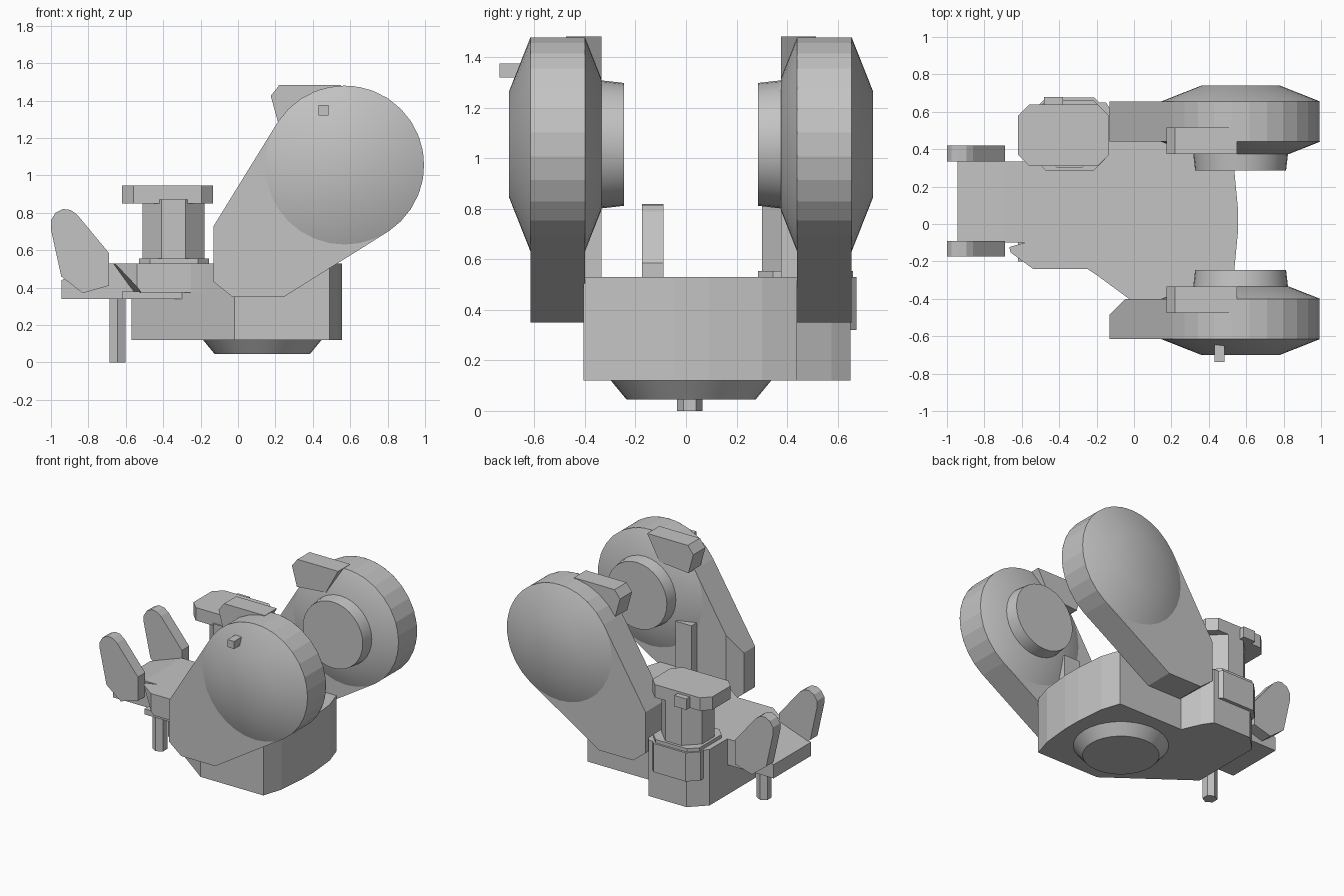
import bpy, bmesh, math
from mathutils import Vector, Matrix

cube = bpy.data.objects.get("Cube")
if cube:
    bpy.data.objects.remove(cube, do_unlink=True)

GREY = (0.55, 0.55, 0.55, 1)
grey = bpy.data.materials.new("plain grey")
grey.use_nodes = True
grey.diffuse_color = GREY
grey.node_tree.nodes["Principled BSDF"].inputs["Base Color"].default_value = GREY

MID = 0.02                 # plane halfway between the two arms
PIVOT = (0.57, 1.055)      # x, z of the arm's round end
RADIUS = 0.425


def finish(name, bm, smooth=False):
    bmesh.ops.recalc_face_normals(bm, faces=bm.faces)
    mesh = bpy.data.meshes.new(name)
    bm.to_mesh(mesh)
    bm.free()
    mesh.materials.append(grey)
    obj = bpy.data.objects.new(name, mesh)
    bpy.context.collection.objects.link(obj)
    if smooth:
        bpy.ops.object.select_all(action='DESELECT')
        obj.select_set(True)
        bpy.context.view_layer.objects.active = obj
        bpy.ops.object.shade_smooth_by_angle(angle=math.radians(30))
    return obj


def prism(name, outline, lo, hi, axis='z', cut=None):
    """Extrude an outline along z, or an x-z outline along y."""
    bm = bmesh.new()

    def place(a, b, level):
        return (a, b, level) if axis == 'z' else (a, level, b)
    low = [bm.verts.new(place(a, b, lo)) for a, b in outline]
    face = bm.faces.new(low)
    top = bmesh.ops.extrude_face_region(bm, geom=[face])["geom"]
    moved = [v for v in top if isinstance(v, bmesh.types.BMVert)]
    bmesh.ops.translate(bm, verts=moved, vec=place(0, 0, hi - lo))
    if cut:
        point, normal = cut
        geom = bm.verts[:] + bm.edges[:] + bm.faces[:]
        res = bmesh.ops.bisect_plane(bm, geom=geom, plane_co=point, plane_no=normal, clear_outer=True)
        edges = [e for e in res["geom_cut"] if isinstance(e, bmesh.types.BMEdge)]
        bmesh.ops.contextual_create(bm, geom=edges)
    return finish(name, bm)


def box(name, x, y, z):
    return prism(name, [(x[0], y[0]), (x[1], y[0]), (x[1], y[1]), (x[0], y[1])], *z)


def chamfered(x, y, c):
    """Rectangle with its four corners cut off."""
    return [(x[0] + c, y[0]), (x[1] - c, y[0]), (x[1], y[0] + c), (x[1], y[1] - c),
            (x[1] - c, y[1]), (x[0] + c, y[1]), (x[0], y[1] - c), (x[0], y[0] + c)]


def frustum(name, start, end, r1, r2, segments=32):
    """Cone section running from start to end."""
    start, end = Vector(start), Vector(end)
    way = end - start
    turn = way.to_track_quat('Z', 'Y').to_matrix().to_4x4()
    bm = bmesh.new()
    bmesh.ops.create_cone(bm, cap_ends=True, segments=segments, radius1=r1, radius2=r2,
                          depth=way.length, matrix=Matrix.Translation((start + end) / 2) @ turn)
    return finish(name, bm, smooth=True)


# Turret body with a bowed end and a lobe under the column
body = [(-0.57, 0), (-0.02, -0.405), (0.49, -0.405), (0.535, -0.26), (0.555, -0.05),
        (0.555, 0.09), (0.535, 0.3), (0.49, 0.44), (-0.04, 0.44), (-0.1, 0.575),
        (-0.15, 0.65), (-0.46, 0.65), (-0.57, 0.54)]
prism("turret_body", body, 0.12, 0.53)
frustum("bottom_ring", (0.13, MID, 0.045), (0.13, MID, 0.13), 0.255, 0.325)

# Deck with a sloping nose, side block and the ledge below it
deck = [(-0.945, 0.34), (-0.13, 0.34), (-0.13, 0.53), (-0.69, 0.53), (-0.945, 0.44)]
prism("deck", deck, -0.1, 0.335, 'y')
block = [(-0.69, -0.13), (-0.54, -0.24), (-0.25, -0.24), (-0.13, -0.32), (0, -0.32),
         (0, -0.07), (-0.48, -0.07)]
prism("side_block", block, 0.375, 0.53,
      cut=((-0.665, -0.13, 0.53), (-0.78, -0.2, -0.6)))
box("ledge", (-0.62, -0.245), (-0.2, 0), (0.34, 0.38))
frustum("peg", (-0.645, 0.015, 0), (-0.645, 0.015, 0.36), 0.05, 0.05, 6)

# Pair of claws on the nose
claw = [(-0.945, 0.46), (-1, 0.71), (-1, 0.76), (-0.975, 0.8), (-0.935, 0.82), (-0.895, 0.815),
        (-0.86, 0.79), (-0.69, 0.585), (-0.69, 0.41), (-0.83, 0.37)]
for name, y in (("front_claw", -0.175), ("back_claw", 0.335)):
    prism(name, claw, y, y + 0.085, 'y')

# Column with foot and cap
prism("column_base", chamfered((-0.54, -0.14), (0.3, 0.675), 0.07), 0.32, 0.53)
prism("column_foot", chamfered((-0.53, -0.155), (0.285, 0.66), 0.06), 0.52, 0.555)
prism("column", chamfered((-0.51, -0.18), (0.3, 0.64), 0.1), 0.55, 0.87)
prism("column_cap", chamfered((-0.62, -0.135), (0.31, 0.64), 0.06), 0.85, 0.945)
box("cap_tab", (-0.48, -0.38), (0.6, 0.68), (0.85, 0.93))

# Two mirrored arms, each a plate with a round end, domed outside, hub inside
arm = [(0.245, 0.35), (-0.03, 0.35), (-0.13, 0.43), (-0.13, 0.73)]
for i in range(17):
    a = math.radians(148 - 206 * i / 16)
    arm.append((PIVOT[0] + RADIUS * math.cos(a), PIVOT[1] + RADIUS * math.sin(a)))
fin = [(0.215, 1.28), (0.175, 1.425), (0.22, 1.482), (0.55, 1.482), (0.45, 1.3)]
for side, s in (("front", -1), ("back", 1)):
    def span(a, b):
        return sorted((MID + s * a, MID + s * b))

    def pivot(d):
        return (PIVOT[0], MID + s * d, PIVOT[1])
    corner = ((-0.13, -0.485, 0), (-0.7, 0.7, 0)) if s < 0 else None
    prism(side + "_arm", arm, *span(0.42, 0.635), 'y', cut=corner)
    frustum(side + "_arm_dome", pivot(0.635), pivot(0.72), RADIUS, 0.21)
    frustum(side + "_arm_inner_cone", pivot(0.42), pivot(0.355), RADIUS, 0.26)
    frustum(side + "_arm_hub", pivot(0.37), pivot(0.265), 0.255, 0.243)
    prism(side + "_arm_fin", fin, *span(0.355, 0.495), 'y')
    box(side + "_arm_rib", (0.19, 0.32), span(0.355, 0.43), (0.5, 0.9))

# Small pin on the front arm
box("pin", (0.43, 0.485), (-0.737, -0.6), (1.32, 1.375))
